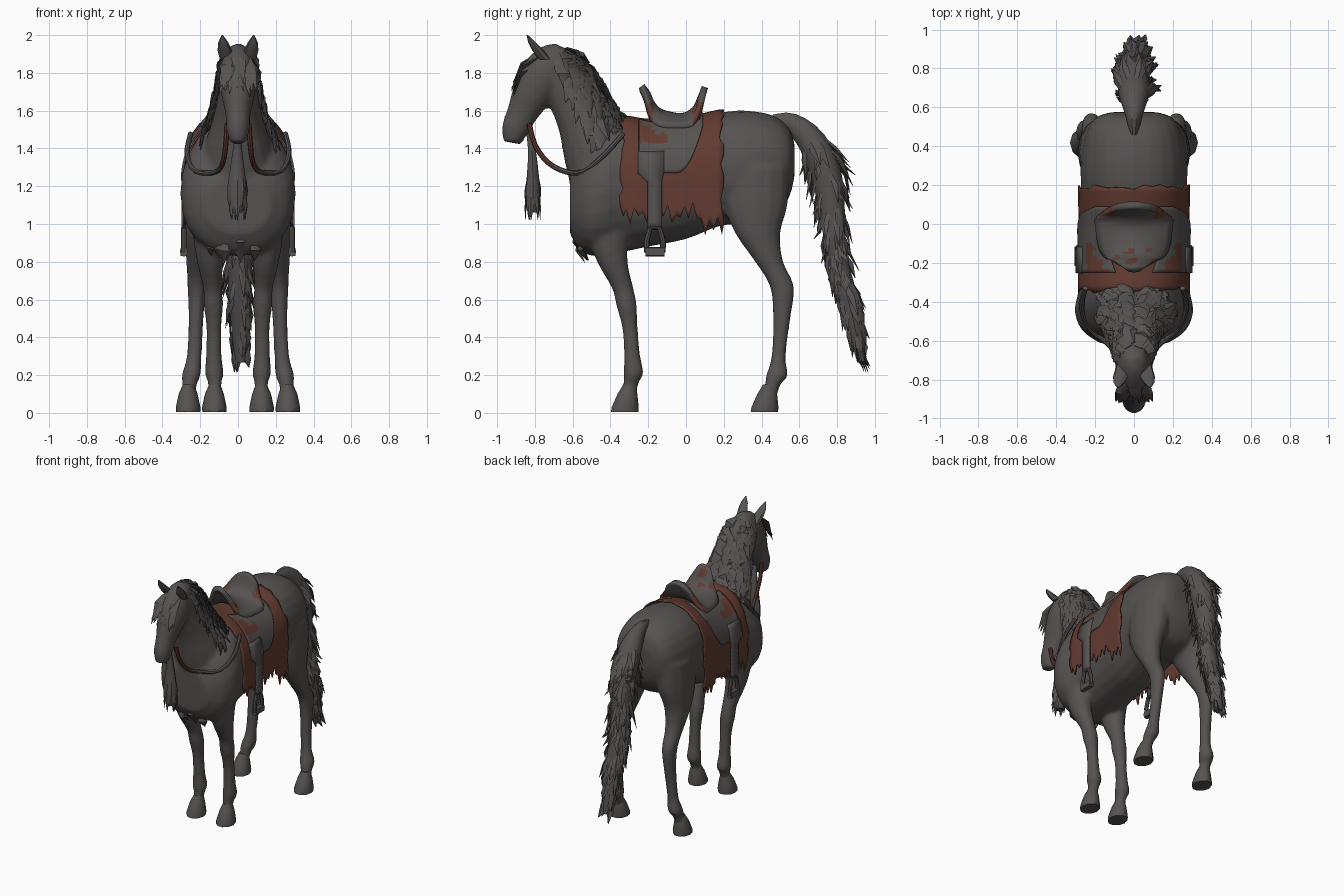
import bpy, bmesh, math, random
from mathutils import Vector

if "Cube" in bpy.data.objects:
    bpy.data.objects.remove(bpy.data.objects["Cube"])

random.seed(7)
rnd = random.uniform
X, Y, Z = Vector((1, 0, 0)), Vector((0, 1, 0)), Vector((0, 0, 1))


def material(name, rgb):
    m = bpy.data.materials.new(name)
    m.diffuse_color = (*rgb, 1)
    m.use_nodes = True
    m.node_tree.nodes["Principled BSDF"].inputs["Base Color"].default_value = m.diffuse_color
    return m


GREY = material("dark grey", (0.092, 0.085, 0.082))
RED = material("rusty red", (0.122, 0.043, 0.03))


def spline(rows, k=3):
    """Smooth interpolation through rows of numbers."""
    out = []
    for i in range(len(rows) - 1):
        a, b, c, d = (rows[max(0, min(len(rows) - 1, i + j))] for j in (-1, 0, 1, 2))
        for s in range(k):
            t = s / k
            out.append(tuple(0.5 * (2 * q + (r - p) * t + (2 * p - 5 * q + 4 * r - v) * t * t
                                    + (3 * q - p - 3 * r + v) * t ** 3)
                             for p, q, r, v in zip(a, b, c, d)))
    return out + [tuple(rows[-1])]


def power(v, e):
    return math.copysign(abs(v) ** e, v)


def loft(bm, rows, n=16, axis=None, ref=X, e=1.0):
    """Closed tube through rows of x, y, z, side radius, depth radius."""
    rings = []
    for i, (x, y, z, rs, rb) in enumerate(rows):
        p, q = rows[max(0, i - 1)], rows[min(len(rows) - 1, i + 1)]
        t = axis or (Vector(q[:3]) - Vector(p[:3])).normalized()
        s = (ref - t * ref.dot(t)).normalized()
        b = t.cross(s)
        ring = []
        for j in range(n):
            a = 2 * math.pi * j / n
            ring.append(bm.verts.new(Vector((x, y, z)) + s * rs * power(math.cos(a), e)
                                     + b * rb * power(math.sin(a), e)))
        rings.append(ring)
    for r0, r1 in zip(rings, rings[1:]):
        for j in range(n):
            bm.faces.new((r0[j], r0[(j + 1) % n], r1[(j + 1) % n], r1[j]))
    bm.faces.new(rings[0][::-1])
    bm.faces.new(rings[-1])


def grid(bm, nu, nv, fn):
    vs = [[bm.verts.new(fn(i, j)) for j in range(nv + 1)] for i in range(nu + 1)]
    for i in range(nu):
        for j in range(nv):
            bm.faces.new((vs[i][j], vs[i + 1][j], vs[i + 1][j + 1], vs[i][j + 1]))


def blade(bm, p0, p1, p2, w, normal):
    """Flat pointed lock of hair."""
    p0, p1, p2 = Vector(p0), Vector(p1), Vector(p2)
    ref = (p2 - p0).cross(Vector(normal))
    if ref.length < 1e-5:
        ref = X
    loft(bm, [(*p0, w * 0.6, w * 0.25), (*p1, w, w * 0.35), (*p2, w * 0.08, w * 0.05)],
         4, ref=ref.normalized())


def finish(bm, name, base=GREY, other=None, rule=None, thick=0, angle=40):
    bmesh.ops.recalc_face_normals(bm, faces=bm.faces)
    me = bpy.data.meshes.new(name)
    bm.to_mesh(me)
    bm.free()
    me.materials.append(base)
    if other:
        me.materials.append(other)
    for f in me.polygons:
        f.use_smooth = True
        if rule and rule(f.center):
            f.material_index = 1
    me.set_sharp_from_angle(angle=math.radians(angle))
    ob = bpy.data.objects.new(name, me)
    bpy.context.collection.objects.link(ob)
    if thick:
        m = ob.modifiers.new("thickness", "SOLIDIFY")
        m.thickness, m.offset = thick, 0
    return ob


# Torso stations: y, bottom, top, half width
TORSO = spline([(0.575, 1.26, 1.42, 0.12), (0.545, 1.14, 1.51, 0.20), (0.46, 1.03, 1.575, 0.25),
                (0.32, 1.0, 1.60, 0.275), (0.18, 0.99, 1.59, 0.272), (0, 0.92, 1.55, 0.268),
                (-0.2, 0.88, 1.54, 0.268), (-0.34, 0.85, 1.555, 0.285), (-0.45, 0.83, 1.49, 0.305),
                (-0.55, 0.85, 1.39, 0.265), (-0.615, 0.95, 1.25, 0.17)])
NECK = spline([(0, -0.36, 1.22, 0.24, 0.26), (0, -0.46, 1.40, 0.185, 0.20), (0, -0.53, 1.55, 0.135, 0.155),
               (0, -0.60, 1.70, 0.102, 0.14), (0, -0.67, 1.83, 0.085, 0.12), (0, -0.73, 1.91, 0.055, 0.06)])
HEAD = spline([(0, -0.65, 1.92, 0.05, 0.05), (0, -0.69, 1.875, 0.08, 0.10), (0, -0.76, 1.78, 0.10, 0.125),
               (0, -0.82, 1.68, 0.088, 0.105), (0, -0.87, 1.58, 0.066, 0.082),
               (0, -0.905, 1.50, 0.062, 0.072), (0, -0.92, 1.43, 0.042, 0.048)])
FRONT_LEG = [(.16, -.40, 1.15, .10, .13), (.155, -.41, .95, .085, .11), (.148, -.39, .8, .07, .082),
             (.135, -.335, .66, .05, .057), (.13, -.315, .57, .052, .055), (.128, -.297, .45, .04, .042),
             (.128, -.285, .3, .042, .044), (.126, -.278, .21, .05, .054), (.123, -.292, .155, .036, .04),
             (.125, -.31, .06, .04, .045)]
HIND_LEG = [(.16, .37, 1.3, .12, .18), (.18, .37, 1.1, .11, .17), (.2, .38, .95, .085, .12),
            (.212, .44, .8, .062, .075), (.218, .508, .67, .05, .064), (.222, .507, .5, .04, .047),
            (.232, .49, .3, .04, .037), (.248, .482, .2, .05, .058), (.257, .457, .145, .038, .042),
            (.265, .43, .06, .04, .045)]


def mirrored(rows, s):
    return [(s * r[0], *r[1:]) for r in rows]


# Body: torso, neck, head and legs fused into one skin
bm = bmesh.new()
loft(bm, [(0, y, (b + t) / 2, w, (t - b) / 2) for y, b, t, w in TORSO], 24, axis=-Y, e=0.9)
loft(bm, NECK)
loft(bm, HEAD)
for s in (1, -1):
    for leg in (FRONT_LEG, HIND_LEG):
        loft(bm, spline(mirrored(leg, s)), 14, axis=-Z)
body = finish(bm, "body")
rm = body.modifiers.new("fuse", "REMESH")
rm.mode, rm.voxel_size, rm.use_smooth_shade = "VOXEL", 0.016, True
sm = body.modifiers.new("soften", "SMOOTH")
sm.factor, sm.iterations = 0.5, 2

# Hooves and ears
for s, side in ((1, "left"), (-1, "right")):
    for name, x, y in (("front", .125, -.31), ("hind", .264, .43)):
        bm = bmesh.new()
        loft(bm, mirrored([(x - .002, y + .012, .15, .03, .036), (x, y, .10, .05, .055),
                           (x, y - .012, .03, .065, .075), (x, y - .015, .005, .064, .076)], s), 10, axis=-Z)
        finish(bm, f"{name}_hoof_{side}")
    bm = bmesh.new()
    loft(bm, mirrored([(.06, -.745, 1.87, .036, .035), (.07, -.785, 1.92, .038, .03),
                       (.078, -.815, 1.96, .027, .02), (.083, -.84, 2.0, .004, .004)], s), 8, axis=Z)
    finish(bm, f"ear_{side}")


def around(rows, t, a, k=1.0):
    """Point on a tube at t along it and angle a from its back, k times out."""
    f = max(0, min(0.999, t)) * (len(rows) - 1)
    i = int(f)
    x, y, z, rs, rb = (p + (q - p) * (f - i) for p, q in zip(rows[i], rows[i + 1]))
    d = (Vector(rows[i + 1][:3]) - Vector(rows[i][:3])).normalized()
    back = Vector((0, d.z, -d.y)) * (1 if d.z > 0 else -1)
    out = X * rs * math.sin(a) + back * rb * math.cos(a)
    return Vector((x, y, z)) + out * k, out


# Mane on both sides of the neck, thicker at the crest
bm = bmesh.new()
for s in (1, -1):
    for i in range(85):
        t, a = rnd(0.3, 0.9), rnd(0, 1.4)
        p0, n = around(NECK, t, s * a, .97)
        p1, _ = around(NECK, t - .07, s * (a + .2), 1.17)
        p2, _ = around(NECK, t - rnd(.13, .2), s * (a + rnd(.25, .6)), rnd(1.05, 1.28))
        blade(bm, p0, p1, p2, rnd(.026, .042), n)
finish(bm, "mane")

# Forelock
bm = bmesh.new()
for i in range(20):
    x = rnd(-.075, .075)
    z = rnd(1.85, 1.91)
    blade(bm, (x * .7, -.77, z), (x, -.87, z - .06), (x * 1.3, -.905 - rnd(0, .02), z - rnd(.12, .19)),
          rnd(.018, .03), (0, -1, .6))
finish(bm, "forelock")

# Tail: core with ragged locks
TAIL = spline([(0, .46, 1.545, .02, .035), (0, .56, 1.535, .045, .055), (0, .67, 1.43, .08, .08),
               (0, .745, 1.25, .08, .085), (0, .775, 1.05, .075, .07), (.005, .795, .85, .07, .055),
               (.01, .845, .65, .062, .055), (.015, .895, .45, .05, .042), (.015, .93, .27, .03, .025)])
bm = bmesh.new()
loft(bm, TAIL, 10)
for i in range(120):
    t, a = rnd(.24, .92), rnd(0, 2 * math.pi)
    p0, n = around(TAIL, t, a, .85)
    p1, _ = around(TAIL, t + .04, a + rnd(-.2, .2), 1.2)
    p2, _ = around(TAIL, t + rnd(.06, .11), a, rnd(1.15, 1.85))
    blade(bm, p0, p1, p2, rnd(.018, .032), n)
for i in range(7):
    x, y = rnd(-.02, .05), rnd(.90, .94)
    blade(bm, (x, y, .34), (x, y + .012, .28), (x * 1.2, y + .035, rnd(.2, .25)), .02, (0, 1, .2))
finish(bm, "tail")

# Shaggy fringe under the chest
bm = bmesh.new()
for i in range(40):
    a = rnd(-1.2, 1.2)
    y, z = -.36 - .21 * math.cos(a) + rnd(-.02, .04), rnd(.92, 1.02)
    x = .2 * math.sin(a)
    blade(bm, (x, y, z), (x * 1.02, y - .008 * math.cos(a), z - .06), (x * .95, y + .03, z - rnd(.09, .13)),
          rnd(.025, .04), (math.sin(a), -math.cos(a), 0))
finish(bm, "chest_fringe")

# Hair tassel hanging below the chin
bm = bmesh.new()
TASSEL = [(0, -.835, 1.5, .014, .014), (-.003, -.815, 1.38, .026, .022), (-.005, -.81, 1.2, .05, .038),
          (-.005, -.81, 1.11, .047, .038), (-.005, -.81, 1.06, .025, .025)]
loft(bm, spline(TASSEL), 10)
for i in range(20):
    a, z = rnd(0, 6.28), rnd(1.13, 1.27)
    c, d = math.cos(a), math.sin(a)
    blade(bm, (.04 * c, -.81 + .03 * d, z), (.047 * c, -.81 + .04 * d, z - .06),
          (.04 * c, -.81 + .04 * d, max(1.02, z - rnd(.12, .18))), .016, (c, d, 0))
finish(bm, "chin_tassel")


def drape(y, v, off, zb):
    """Point on cloth over the back: v from -1 to 1 across, hanging to height zb."""
    i = min(range(len(TORSO)), key=lambda k: abs(TORSO[k][0] - y))
    j = i + 1 if TORSO[i][0] > y else i - 1
    f = (y - TORSO[i][0]) / (TORSO[j][0] - TORSO[i][0])
    _, b, t, w = (p + (q - p) * f for p, q in zip(TORSO[i], TORSO[j]))
    zc, rz, rx = (b + t) / 2, (t - b) / 2 + off, min(w, .272) + off
    s, v = (1 if v >= 0 else -1), abs(v)
    if zb < zc and v > .65:
        return Vector((s * rx, y, zc + (zb - zc) * (v - .65) / .35))
    a = v / .65 * math.pi / 2 if zb < zc else v * math.acos(((zb - zc) / rz) ** (1 / .9))
    return Vector((s * rx * math.sin(a) ** .9, y, zc + rz * max(0, math.cos(a)) ** .9))


# Ragged blanket
N, M = 24, 32
jag = [[(1.07 if i % 2 else 1.0) + rnd(-.03, .04) - .04 * (i > 18) for i in range(N + 1)] for s in (0, 1)]
def cloth(i, j):
    y = -.34 + .53 * i / N + (rnd(-.014, .014) if i in (0, N) else 0)
    v = 2 * j / M - 1
    return drape(y, v, .012, jag[v > 0][i])
bm = bmesh.new()
grid(bm, N, M, cloth)
finish(bm, "saddle_blanket", RED, thick=.01)

# Saddle seat: y, top, half width, side drop from raised front to raised back
SEAT = spline([(-.235, 1.73, .04, .02), (-.205, 1.69, .085, .06), (-.18, 1.635, .13, .09),
               (-.13, 1.59, .17, .08), (-.02, 1.57, .19, .06), (.045, 1.605, .19, .085),
               (.075, 1.66, .16, .10), (.10, 1.725, .09, .045)])
def seat(i, j):
    y, z, w, d = SEAT[i]
    u = j / 6 - 1
    return (u * w, y - .015 * u * u * (1 if y > .04 else 0), z - d * u * u)
def stain(c):
    low_edge = .045 < c.y < .085 and abs(c.x) > .1
    return low_edge or c.y < -.13 and math.sin(c.x * 47 + c.z * 31) * math.cos(c.y * 60 + c.x * 20) > .4
bm = bmesh.new()
grid(bm, len(SEAT) - 1, 12, seat)
finish(bm, "saddle_seat", GREY, RED, stain, .035)

for s, side in ((1, "left"), (-1, "right")):
    # Rounded saddle flap with a worn red patch at the front
    def flap(i, j):
        y = -.25 + .34 * i / 20
        zb = 1.27 + (.25 * ((y + .05) / .14) ** 2 if y > -.05 else 0) + max(0, -.2 - y) * 2
        return drape(y, s * (.25 + .75 * j / 18), .02, zb)
    bm = bmesh.new()
    grid(bm, 20, 18, flap)
    finish(bm, f"saddle_flap_{side}", GREY, RED,
           lambda c: c.y < -.1 and 1.43 < c.z < 1.465 + max(0, -.13 - c.y) * .7
           + .012 * math.sin(c.y * 90), .012)
    # Stirrup strap, wide at the top
    bm = bmesh.new()
    grid(bm, 2, 12, lambda i, j: drape(-.165 - (.02 if j < 4 else 0) + (.038 + (.03 if j < 4 else 0)) * (i - 1),
                                       s * (.46 + .54 * j / 12), .026, .98))
    finish(bm, f"stirrup_strap_{side}", thick=.012)
    # Stirrup: arch and tread
    bm = bmesh.new()
    arch = [(-.042, .85), (-.044, .91), (-.024, .98), (.024, .98), (.044, .91), (.042, .85)]
    loft(bm, [(s * .287, -.165 + y, z, .015, .015) for y, z in arch], 8)
    loft(bm, [(s * .287, -.165 + y, .853, .02, .025) for y in (-.05, .05)], 8, e=.5)
    finish(bm, f"stirrup_{side}")
    # Rein, red near the mouth
    bm = bmesh.new()
    rein = [(.058, -.83, 1.53), (.065, -.8, 1.42), (.08, -.73, 1.325), (.12, -.63, 1.275),
            (.225, -.54, 1.28), (.27, -.43, 1.37), (.25, -.33, 1.48)]
    loft(bm, spline([(s * x, y, z, .014, .014) for x, y, z in rein]), 8)
    finish(bm, f"rein_{side}", GREY, RED, lambda c: c.y < -.69)
